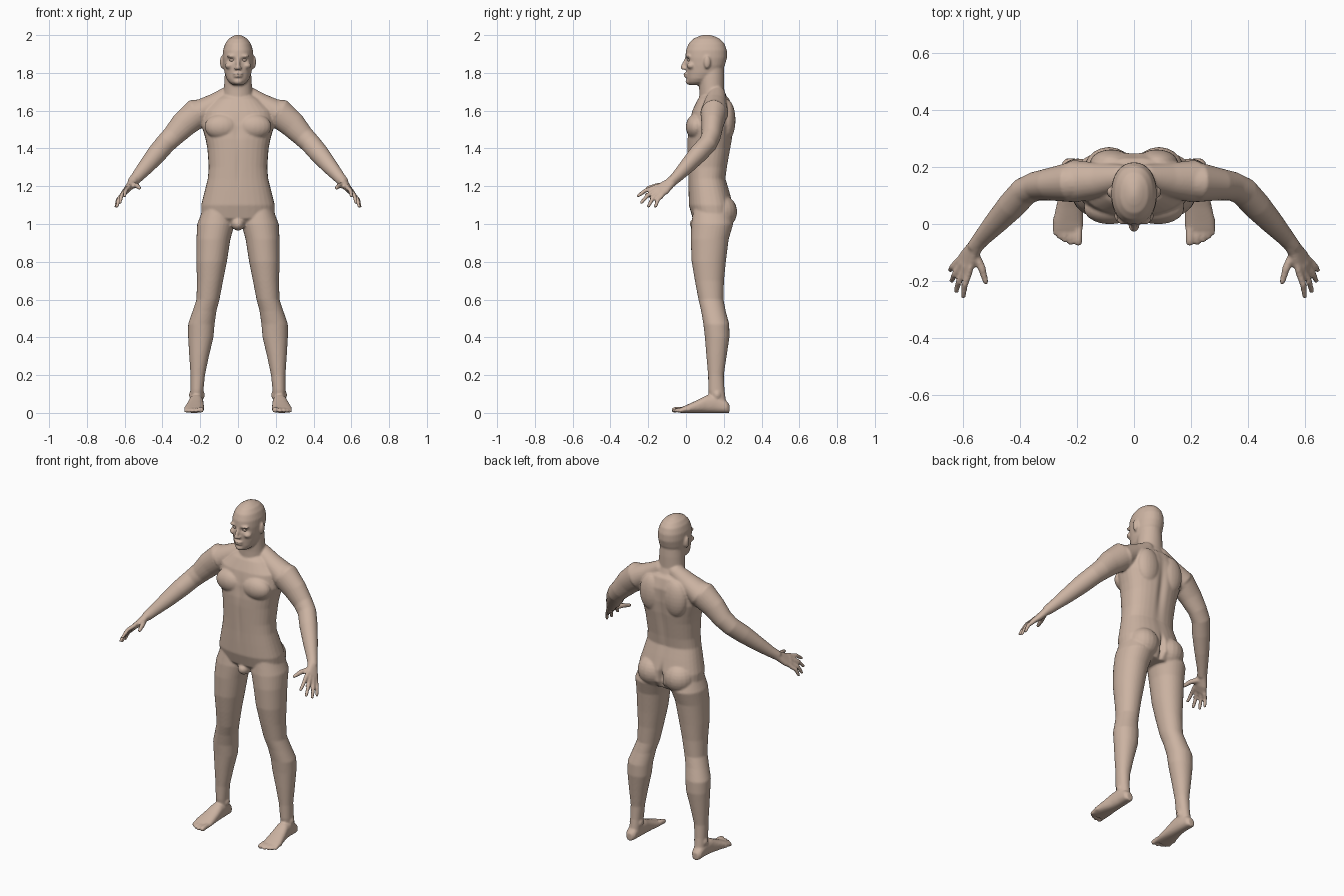
import bpy, bmesh, math
from mathutils import Vector, Matrix

skin = bpy.data.materials.new("skin")
skin.diffuse_color = (0.60, 0.45, 0.36, 1)
bm = bmesh.new()


def tube(pts, u, axis=None, p=2.0, n=24, cap=0.8):
    """Loft closed rings through (centre, radius along u, other radius)."""
    pts = [(Vector(c), a, b) for c, a, b in pts]
    last = len(pts) - 1
    rings = []

    def ring(c, a, b, t):
        v = t.cross(Vector(u)).normalized()
        w = v.cross(t).normalized()
        out = []
        for k in range(n):
            q = 2 * math.pi * k / n
            cs, sn = math.cos(q), math.sin(q)
            x = math.copysign(abs(cs) ** (2 / p), cs)
            y = math.copysign(abs(sn) ** (2 / p), sn)
            out.append(bm.verts.new(c + w * a * x + v * b * y))
        rings.append(out)

    for i, (c, a, b) in enumerate(pts):
        d = (pts[min(i + 1, last)][0] - pts[max(i - 1, 0)][0]).normalized()
        t = Vector(axis) if axis else d
        r = min(a, b) * cap
        if i == 0 and cap:
            for f in (1.3, 0.75):
                ring(c - d * r * math.sin(f), a * math.cos(f), b * math.cos(f), t)
        ring(c, a, b, t)
        if i == last and cap:
            for f in (0.75, 1.3):
                ring(c + d * r * math.sin(f), a * math.cos(f), b * math.cos(f), t)
    for r0, r1 in zip(rings, rings[1:]):
        for k in range(n):
            bm.faces.new((r0[k], r0[(k + 1) % n], r1[(k + 1) % n], r1[k]))
    bm.faces.new(rings[0])
    bm.faces.new(rings[-1])


def column(rows, p=2.2, cap=0.0):
    """Upright loft from rows of (z, centre x, half width, front y, back y)."""
    pts = [((x, (f + b) / 2, z), w, abs(b - f) / 2) for z, x, w, f, b in rows]
    tube(pts, (1, 0, 0), (0, 0, 1), p, 32, cap)


def blob(c, r, mesh=None):
    m = Matrix.Translation(c) @ Matrix.Diagonal((*r, 1))
    bmesh.ops.create_uvsphere(mesh or bm, u_segments=20, v_segments=14, radius=1, matrix=m)


# torso
column([(0.985, 0, 0.11, 0.08, 0.22), (1.03, 0, 0.195, 0.035, 0.25), (1.10, 0, 0.195, 0.015, 0.25),
        (1.18, 0, 0.175, 0.013, 0.228), (1.24, 0, 0.16, 0.012, 0.21), (1.30, 0, 0.155, 0.01, 0.218),
        (1.40, 0, 0.162, 0.007, 0.236), (1.45, 0, 0.172, 0.007, 0.245), (1.52, 0, 0.192, 0.013, 0.252),
        (1.60, 0, 0.185, 0.033, 0.252), (1.66, 0, 0.12, 0.062, 0.232), (1.69, 0, 0.07, 0.09, 0.20)], 2.4)
blob((0, 0.065, 1.0), (0.035, 0.045, 0.035))
# neck
column([(1.58, 0, 0.09, 0.08, 0.245), (1.66, 0, 0.082, 0.07, 0.222), (1.71, 0, 0.075, 0.07, 0.203),
        (1.78, 0, 0.071, 0.065, 0.203), (1.84, 0, 0.065, 0.07, 0.2)], 2.0)
# head
column([(1.735, 0, 0.025, 0.02, 0.08), (1.75, 0, 0.047, 0.007, 0.12), (1.77, 0, 0.061, 0.004, 0.15),
        (1.80, 0, 0.071, 0.002, 0.185), (1.84, 0, 0.078, 0.0, 0.206), (1.88, 0, 0.081, -0.004, 0.217),
        (1.92, 0, 0.079, 0.0, 0.216), (1.955, 0, 0.068, 0.014, 0.204), (1.98, 0, 0.05, 0.038, 0.18),
        (1.995, 0, 0.026, 0.07, 0.148), (2.002, 0, 0.008, 0.095, 0.12)], 2.15)
# nose, lips and chin
tube([((0, 0.002, 1.876), 0.010, 0.009), ((0, -0.011, 1.845), 0.010, 0.011),
      ((0, -0.018, 1.826), 0.013, 0.012)], (1, 0, 0))
blob((0, 0.003, 1.795), (0.026, 0.017, 0.007))
blob((0, 0.005, 1.782), (0.024, 0.017, 0.008))
blob((0, 0.018, 1.755), (0.026, 0.021, 0.018))

for s in (1, -1):
    # brow, nostril, cheek and ear
    blob((s * 0.032, 0.012, 1.888), (0.03, 0.016, 0.008))
    blob((s * 0.012, -0.008, 1.824), (0.008, 0.012, 0.008))
    blob((s * 0.046, 0.028, 1.838), (0.024, 0.024, 0.018))
    blob((s * 0.084, 0.112, 1.857), (0.012, 0.018, 0.034))
    # chest, shoulder blade, buttock
    blob((s * 0.085, 0.055, 1.515), (0.092, 0.056, 0.068))
    blob((s * 0.08, 0.215, 1.55), (0.075, 0.047, 0.11))
    blob((s * 0.088, 0.185, 1.065), (0.09, 0.086, 0.09))
    # shoulder slope
    tube([((s * 0.04, 0.165, 1.69), 0.045, 0.045), ((s * 0.12, 0.155, 1.638), 0.06, 0.055),
          ((s * 0.21, 0.15, 1.585), 0.075, 0.07)], (0, 1, 0))
    # arm
    tube([((s * 0.15, 0.15, 1.59), 0.06, 0.075), ((s * 0.225, 0.147, 1.582), 0.07, 0.08),
          ((s * 0.29, 0.14, 1.525), 0.058, 0.07), ((s * 0.345, 0.133, 1.465), 0.051, 0.058),
          ((s * 0.385, 0.115, 1.425), 0.05, 0.054), ((s * 0.43, 0.065, 1.372), 0.049, 0.052),
          ((s * 0.485, 0.005, 1.306), 0.040, 0.043), ((s * 0.535, -0.05, 1.248), 0.030, 0.032),
          ((s * 0.56, -0.08, 1.22), 0.026, 0.028)], (0, 1, 0))
    # palm
    tube([((s * 0.55, -0.068, 1.232), 0.028, 0.023), ((s * 0.565, -0.09, 1.212), 0.030, 0.021),
          ((s * 0.582, -0.12, 1.188), 0.040, 0.019), ((s * 0.601, -0.153, 1.168), 0.044, 0.013)],
         (-s * 0.04, -0.045, 0.045), p=2.4)
    # thumb and fingers: knuckle, then tip
    tube([((s * 0.56, -0.105, 1.205), 0.016, 0.018), ((s * 0.535, -0.155, 1.203), 0.014, 0.014),
          ((s * 0.521, -0.205, 1.19), 0.010, 0.010)], (1, 0, 0.2), n=12)
    for k, e in (((0.58, -0.172, 1.192), (0.60, -0.255, 1.148)), ((0.597, -0.165, 1.175), (0.625, -0.237, 1.113)),
                 ((0.610, -0.15, 1.160), (0.641, -0.20, 1.092)), ((0.618, -0.13, 1.147), (0.646, -0.162, 1.092))):
        a, b = Vector(k), Vector(e)
        base, mid = a + (a - b) * 0.25, a.lerp(b, 0.45) + Vector((0.006, -0.004, 0.006))
        row = [(base, 0.011), (a, 0.0125), (mid, 0.0115), (b, 0.009)]
        tube([((s * c.x, c.y, c.z), r, r) for c, r in row], (1, 0, 0.2), n=12)
    # leg
    legs = [(1.08, 0.11, 0.075, 0.04, 0.23), (1.0, 0.117, 0.099, 0.028, 0.25), (0.92, 0.130, 0.090, 0.025, 0.226),
            (0.8, 0.140, 0.081, 0.03, 0.211), (0.7, 0.148, 0.069, 0.047, 0.201), (0.6, 0.159, 0.061, 0.066, 0.198),
            (0.54, 0.177, 0.063, 0.08, 0.21), (0.47, 0.194, 0.070, 0.092, 0.229), (0.4, 0.197, 0.067, 0.10, 0.23),
            (0.3, 0.206, 0.052, 0.108, 0.215), (0.2, 0.213, 0.038, 0.117, 0.2), (0.12, 0.217, 0.034, 0.118, 0.204),
            (0.04, 0.219, 0.032, 0.13, 0.215)]
    column([(z, s * x, w, f, b) for z, x, w, f, b in legs], 2.1)
    # foot: y, centre x, half width, height
    foot = [(0.230, 0.222, 0.018, 0.045), (0.215, 0.222, 0.031, 0.062), (0.16, 0.220, 0.036, 0.098),
            (0.11, 0.222, 0.040, 0.094), (0.06, 0.227, 0.047, 0.068), (0.01, 0.232, 0.053, 0.045),
            (-0.02, 0.232, 0.052, 0.032), (-0.035, 0.228, 0.044, 0.024)]
    tube([((s * x, y, h / 2), w, h / 2) for y, x, w, h in foot], (1, 0, 0), (0, 1, 0), 2.4, cap=0)
    # ankle bones
    for x in (0.185, 0.25):
        blob((s * x, 0.165, 0.095), (0.009, 0.018, 0.02))
    # toes
    for x, y, r in ((0.196, -0.065, 0.015), (0.222, -0.066, 0.0105), (0.243, -0.058, 0.0105),
                    (0.261, -0.047, 0.010), (0.276, -0.032, 0.010)):
        tube([((s * x, y + 0.05, 0.018), r, r), ((s * x, y + 0.022, 0.018), r, r),
              ((s * x, y, r), r, r)], (1, 0, 0), n=12)

bmesh.ops.recalc_face_normals(bm, faces=bm.faces)
mesh = bpy.data.meshes.new("body")
bm.to_mesh(mesh)
bm.free()
body = bpy.data.objects.new("body", mesh)
bpy.context.collection.objects.link(body)
mesh.materials.append(skin)
bpy.context.view_layer.objects.active = body
body.select_set(True)

# fuse all parts into one skin and soften the joins
fuse = body.modifiers.new("fuse", "REMESH")
fuse.mode = "VOXEL"
fuse.voxel_size = 0.006
soft = body.modifiers.new("soften", "SMOOTH")
soft.factor = 0.5
soft.iterations = 4
for name in ("fuse", "soften"):
    bpy.ops.object.modifier_apply(modifier=name)

# press in eye sockets, breastbone, belly line, spine and seat cleft
dents = [((0.032, 0.0, 1.868), (0.02, 0.03, 0.012), 0.011), ((-0.032, 0.0, 1.868), (0.02, 0.03, 0.012), 0.011),
         ((0, 0.01, 1.50), (0.02, 0.05, 0.07), 0.006), ((0, 0.01, 1.30), (0.012, 0.04, 0.12), 0.004),
         ((0, 0.25, 1.42), (0.022, 0.06, 0.18), -0.012), ((0, 0.26, 1.05), (0.012, 0.07, 0.06), -0.03)]
for v in body.data.vertices:
    for c, r, push in dents:
        d = sum(((v.co[i] - c[i]) / r[i]) ** 2 for i in range(3))
        if d < 6:
            v.co.y += push * math.exp(-d)
bpy.ops.object.shade_smooth()

# eyes
for side, s in (("left", 1), ("right", -1)):
    eb = bmesh.new()
    blob((s * 0.032, 0.021, 1.868), (0.014, 0.013, 0.009), eb)
    em = bpy.data.meshes.new(side + "_eye")
    eb.to_mesh(em)
    eb.free()
    em.materials.append(skin)
    em.shade_smooth()
    bpy.context.collection.objects.link(bpy.data.objects.new(side + "_eye", em))
if not body.data.materials:
    body.data.materials.append(skin)
